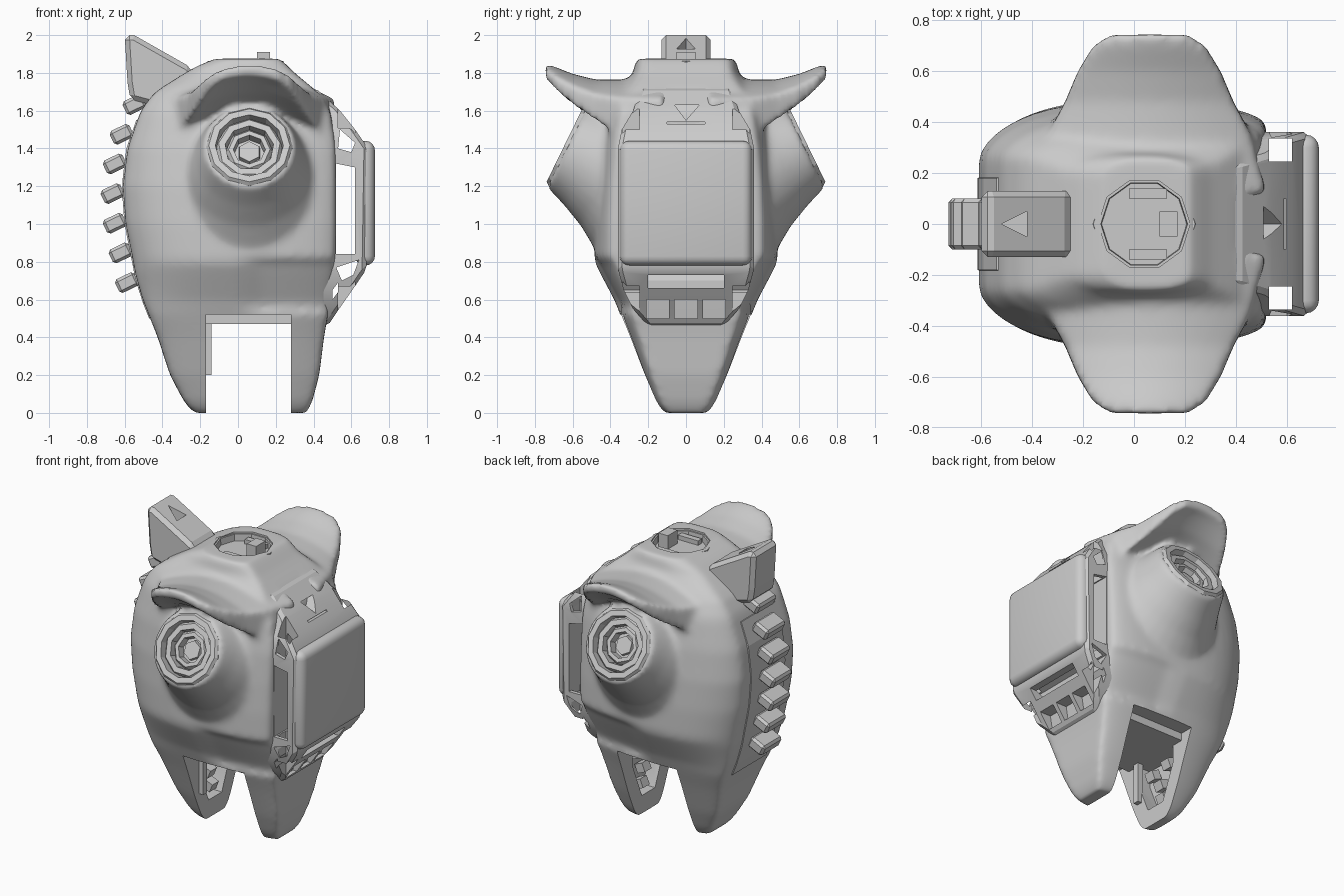
import bpy, bmesh, math
from mathutils import Vector, Matrix

cube = bpy.data.objects.get("Cube")
if cube:
    bpy.data.objects.remove(cube, do_unlink=True)

metal = bpy.data.materials.new("plain_grey")
metal.use_nodes = True
grey = (0.6, 0.6, 0.6, 1)
metal.diffuse_color = grey
metal.node_tree.nodes["Principled BSDF"].inputs["Base Color"].default_value = grey


def finish(name, bm):
    bmesh.ops.recalc_face_normals(bm, faces=bm.faces)
    mesh = bpy.data.meshes.new(name)
    bm.to_mesh(mesh)
    bm.free()
    mesh.materials.append(metal)
    ob = bpy.data.objects.new(name, mesh)
    bpy.context.collection.objects.link(ob)
    return ob


def loft(name, rings):
    """Skin closed rings of equal length and cap both ends."""
    bm = bmesh.new()
    loops = [[bm.verts.new(p) for p in ring] for ring in rings]
    n = len(loops[0])
    for a, b in zip(loops, loops[1:]):
        for i in range(n):
            bm.faces.new((a[i], a[(i + 1) % n], b[(i + 1) % n], b[i]))
    bm.faces.new(loops[0])
    bm.faces.new(loops[-1])
    return finish(name, bm)


def prism(name, profile, y0, y1):
    return loft(name, [[(x, y, z) for x, z in profile] for y in (y0, y1)])


def box(name, lo, hi, turn=0):
    lo, hi = Vector(lo), Vector(hi)
    bm = bmesh.new()
    bmesh.ops.create_cube(bm, size=1, matrix=Matrix.Translation((lo + hi) / 2)
                          @ Matrix.Rotation(turn, 4, 'Y') @ Matrix.Diagonal((*(hi - lo), 1)))
    return finish(name, bm)


def lathe(name, profile, sides, place):
    return loft(name, [[place @ Vector((r * math.cos(t), r * math.sin(t), d))
                        for t in [math.tau * i / sides for i in range(sides)]]
                       for r, d in profile])


def table(rows, k):
    for a, b in zip(rows, rows[1:]):
        if k <= b[0]:
            f = max(0, (k - a[0]) / (b[0] - a[0]))
            return [p + (q - p) * f for p, q in zip(a[1:], b[1:])]
    return rows[-1][1:]


def modify(ob, kind, **settings):
    mod = ob.modifiers.new(kind.lower(), kind)
    for key, value in settings.items():
        setattr(mod, key, value)
    bpy.context.view_layer.objects.active = ob
    bpy.ops.object.modifier_apply(modifier=mod.name)


def cut(ob, cutter):
    cutter.hide_render = True
    modify(ob, 'BOOLEAN', object=cutter, operation='DIFFERENCE', solver='EXACT')
    bpy.data.objects.remove(cutter, do_unlink=True)


def bevel(ob, width, segments=1):
    modify(ob, 'BEVEL', width=width, segments=segments, limit_method='ANGLE')


def smooth(ob, angle=35):
    bpy.ops.object.select_all(action='DESELECT')
    ob.select_set(True)
    bpy.context.view_layer.objects.active = ob
    bpy.ops.object.shade_smooth_by_angle(angle=math.radians(angle))


# Shell: height, back edge, front edge, half width
SHELL = [(0, -.23, .36, .12), (.05, -.28, .39, .16), (.2, -.36, .43, .225), (.4, -.425, .455, .3),
         (.6, -.505, .49, .38), (.74, -.545, .51, .455), (.8, -.555, .515, .485), (1.0, -.595, .52, .485),
         (1.2, -.61, .52, .475), (1.4, -.585, .52, .455), (1.6, -.515, .49, .42), (1.7, -.44, .42, .36),
         (1.8, -.28, .3, .28), (1.85, -.19, .25, .27), (1.875, -.12, .22, .26)]
rings = []
for i in range(51):
    z = 1.875 * i / 50
    back, front, half = table(SHELL, z)
    side = []
    for j in range(25):
        s = -math.cos(math.pi * j / 24)
        x = (back + front) / 2 + s * (front - back) / 2
        rim = min(.25, .72 * half) if s < 0 else .8 * half
        w = rim + (half - rim) * (1 - abs(s) ** 2.5) ** .6
        if .55 < z < .8:
            w -= .025 * min(1, max(0, x * 8))
        side.append((x, w, z))
    rings.append(side + [(x, -y, z) for x, y, z in reversed(side)])
shell = loft("shell", rings)

# Flared sockets and overhanging brows, merged into the shell
FLARE = [(.46, -.42), (.43, -.38), (.345, -.25), (.285, -.12), (.24, 0)]
BROW = [(.12, .46, 1.78, 1.45, .12), (.35, .4, 1.765, 1.56, .1), (.48, .33, 1.765, 1.625, .08),
        (.6, .28, 1.795, 1.69, .065), (.7, .22, 1.835, 1.765, .05), (.745, .15, 1.845, 1.79, .025)]
parts, places = [shell], []
for d in (-1, 1):
    axis = Vector((0, .9 * d, .44))
    place = Matrix.Translation((.06, .63 * d, 1.41)) @ axis.to_track_quat('Z', 'X').to_matrix().to_4x4()
    places.append(place)
    parts.append(lathe("flare", FLARE, 32, place))
    rings = []
    for y, half, top, low, drop in BROW:
        arc = [u / 6 for u in range(-6, 7)]
        upper = [(.06 + half * u, y * d, top - drop * u * u) for u in arc]
        lower = [(.06 + half * u, y * d, low - drop * u * u) for u in arc]
        rings.append(upper + lower[::-1])
    parts.append(loft("brow", rings))
bpy.ops.object.select_all(action='DESELECT')
for p in parts:
    p.select_set(True)
bpy.context.view_layer.objects.active = shell
bpy.ops.object.join()
modify(shell, 'REMESH', mode='VOXEL', voxel_size=.018)
modify(shell, 'SMOOTH', factor=.5, iterations=10)

# Leg notch, leg pockets, sockets and top opening
cut(shell, box("notch", (-.17, -1, -.2), (.28, 1, .52)))
for x0, x1 in ((-.27, -.16), (.27, .37)):
    cut(shell, loft("pocket", [[(x, y, z) for y, z in
        ((-.07, .12), (.07, .12), (.17, .36), (.17, .47), (-.17, .47), (-.17, .36))] for x in (x0, x1)]))
for place in places:
    cut(shell, lathe("bore", [(.2, -.25), (.2, .2)], 12, place))
opening = Matrix.Translation((.04, 0, 1.86))
cut(shell, lathe("well", [(.18, -.25), (.18, .2)], 10, opening))
smooth(shell, 50)
box("notch_ceiling", (-.18, -.25, .47), (.29, .25, .53))
box("leg_lining", (-.18, -.17, .2), (-.14, -.13, .48))
for x in (-.23, .31):
    for y, z in ((-.08, .38), (.07, .4), (0, .28), (.02, .18)):
        box("pocket_block", (x - .02, y - .035, z - .03), (x + .04, y + .035, z + .03), .4)

# Nested rings in the sockets
for place in places:
    for r, t, d, sides in ((.23, .05, .015, 12), (.18, .05, -.015, 9), (.125, .04, -.035, 8)):
        lathe("socket_ring", [(r, d - .1), (r, d - .02), (r - .015, d), (r - t, d), (r - t - .01, d - .1)], sides, place)
    lathe("socket_core", [(.2, -.25), (.2, -.12), (.07, -.12), (.06, -.06)], 6, place)

# Top fitting
lathe("top_ring", [(.21, -.04), (.2, .004), (.17, .004), (.16, -.15)], 10, opening)
box("top_block", (-.05, -.1, 1.6), (.2, .1, 1.81))
box("top_lug", (.1, -.05, 1.7), (.17, .05, 1.91))
for y in (-.14, .1):
    box("top_clip", (-.02, y, 1.6), (.13, y + .04, 1.85))

# Front frame: height, outer edge, half width
FRAME = [(.46, .475, .2), (.55, .535, .28), (.65, .605, .33), (.76, .68, .36),
         (1.4, .69, .36), (1.5, .62, .34), (1.6, .54, .28), (1.72, .41, .24)]
frame = loft("front_frame", [[(.3, -w, z), (x, -w, z), (x, w, z), (.3, w, z)] for z, x, w in FRAME])
bevel(frame, .02)
HOLES = [[(.52, .84), (.62, .84), (.62, 1.3), (.52, 1.32)],
         [(.53, 1.4), (.6, 1.38), (.62, 1.43), (.54, 1.5)],
         [(.52, .77), (.64, .81), (.61, .73), (.55, .7)],
         [(.5, .6), (.53, .64), (.53, .69), (.5, .65)]]
for hole in HOLES:
    cut(frame, prism("hole", hole, -1, 1))
for d in (-.29, .29):
    cut(frame, box("corner_hole", (.53, d - .045, .4), (.62, d + .045, 1.7)))
cut(frame, box("slot", (.55, -.2, .66), (.8, .2, .73)))
for y in (-.15, 0, .15):
    cut(frame, box("tray", (.46, y - .06, .5), (.8, y + .06, .6)))
cut(frame, loft("triangle", [[(x, -.06, 1.63), (x, .07, 1.63), (x, .0, 1.55)] for x in (.46, .8)]))
cut(frame, box("slit", (.5, -.1, 1.53), (.8, .1, 1.54)))
smooth(frame, 20)
panel = box("front_panel", (.62, -.35, .78), (.725, .35, 1.44))
bevel(panel, .05, 4)
smooth(panel, 40)

# Spine strip, teeth and fin
heights = [.5 + 1.05 * i / 14 for i in range(15)]
loft("spine_strip", [[(table(SHELL, z)[0] + dx, y, z) for dx, y in
     ((-.006, -.18), (-.006, .18), (.05, .2), (.05, -.2))] for z in heights])
for i in range(7):
    z = .69 + .157 * i
    x = table(SHELL, z)[0] - .07
    tooth = box("spine_tooth", (x - .045, -.1, z - .04), (x + .07, .1, z + .04), -.45)
    bevel(tooth, .015)
fin = prism("back_fin", [(-.6, 2), (-.55, 2), (-.25, 1.83), (-.22, 1.75), (-.42, 1.62), (-.57, 1.66), (-.585, 1.75)],
            -.13, .13)
bevel(fin, .025)
cut(fin, loft("fin_hole", [[(-.52, 0, z), (-.42, -.05, z), (-.42, .05, z)] for z in (1.86, 2.1)]))
